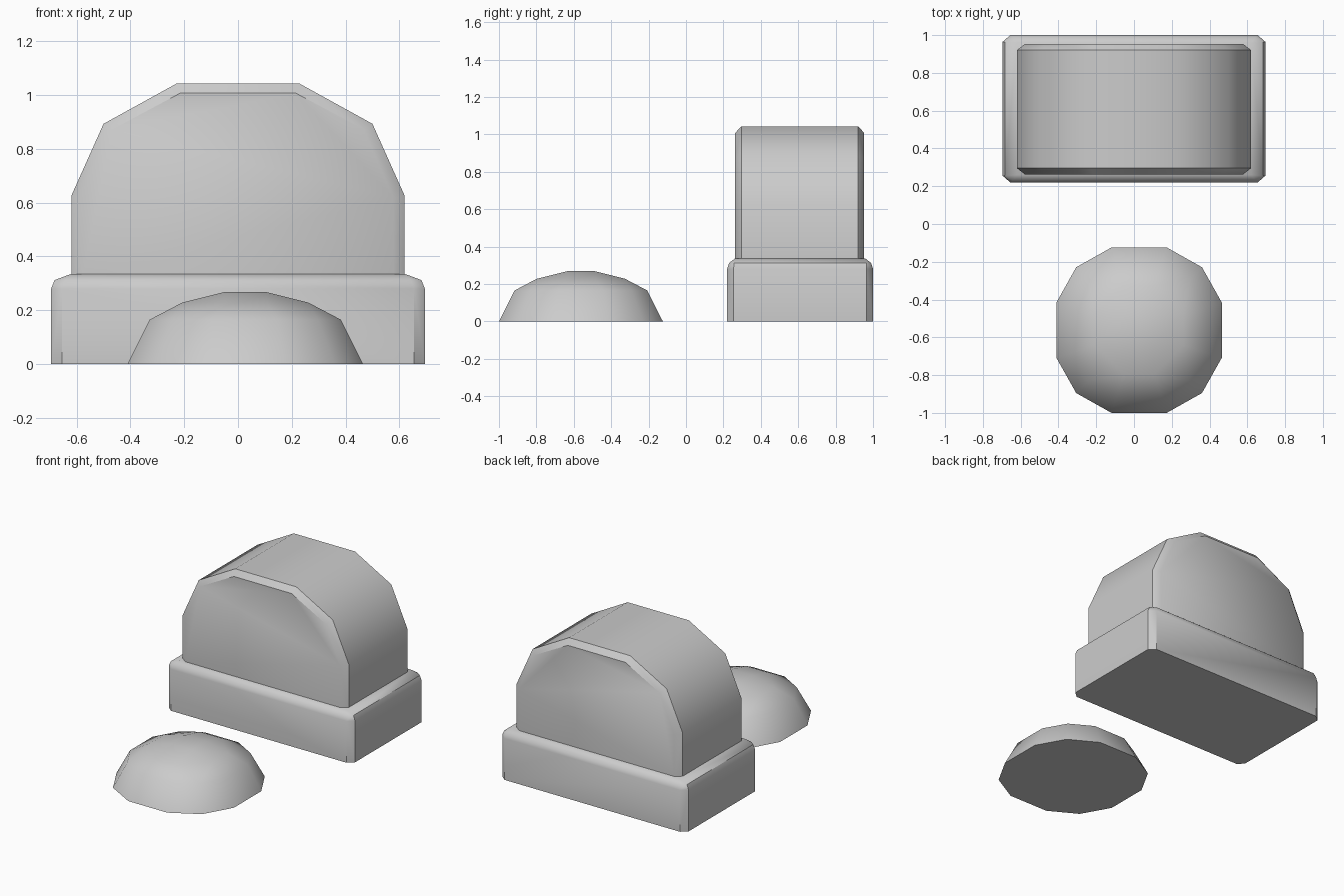
import bpy, bmesh, math

if "Cube" in bpy.data.objects:
    bpy.data.objects.remove(bpy.data.objects["Cube"])


def mirrored(points):
    """Repeat points in all four x/y quadrants."""
    return {(sx * x, sy * y, z) for x, y, z in points for sx in (1, -1) for sy in (1, -1)}


def convex_part(name, points, location, angle):
    """Wrap a convex shell round the points, merging coplanar triangles."""
    bm = bmesh.new()
    for p in sorted(points):
        bm.verts.new(p)
    bmesh.ops.convex_hull(bm, input=bm.verts[:])
    bmesh.ops.dissolve_limit(bm, angle_limit=math.radians(1.5),
                             verts=bm.verts[:], edges=bm.edges[:])
    bmesh.ops.recalc_face_normals(bm, faces=bm.faces[:])
    mesh = bpy.data.meshes.new(name)
    bm.to_mesh(mesh)
    bm.free()
    obj = bpy.data.objects.new(name, mesh)
    obj.location = location
    bpy.context.collection.objects.link(obj)
    bpy.ops.object.select_all(action='DESELECT')
    obj.select_set(True)
    bpy.context.view_layer.objects.active = obj
    bpy.ops.object.shade_smooth_by_angle(angle=math.radians(angle))
    return obj


# Plinth: chamfered corners and a rounded top rim
plinth = [(0.62, 0.35, 0.335), (0.682, 0.354, 0.312), (0.643, 0.38, 0.312)]
for z in (0, 0.28):
    plinth += [(0.695, 0.355, z), (0.655, 0.39, z)]
convex_part("plinth", mirrored(plinth), (0, 0.61, 0), 40)

# Headstone: arched slab with chamfered front and back rims
outer = [(0.62, 0.33), (0.62, 0.625), (0.50, 0.893), (0.228, 1.043)]
inner = [(0.578, 0.33), (0.578, 0.617), (0.468, 0.872), (0.215, 1.007)]
stone = [(x, 0.3125, z) for x, z in outer] + [(x, 0.345, z) for x, z in inner]
convex_part("headstone", mirrored(stone), (0, 0.608, 0), 40)

# Mound: low dome with twelve sides at the ground
mound = [(0.075, 0.075, 0.268), (0.08, 0.235, 0.228), (0.235, 0.08, 0.228)]
for z, near, mid, far in ((0.165, 0.12, 0.27, 0.355), (0, 0.146, 0.333, 0.438)):
    mound += [(near, far, z), (mid, mid, z), (far, near, z)]
convex_part("grave_mound", mirrored(mound), (0.027, -0.562, 0), 45)
